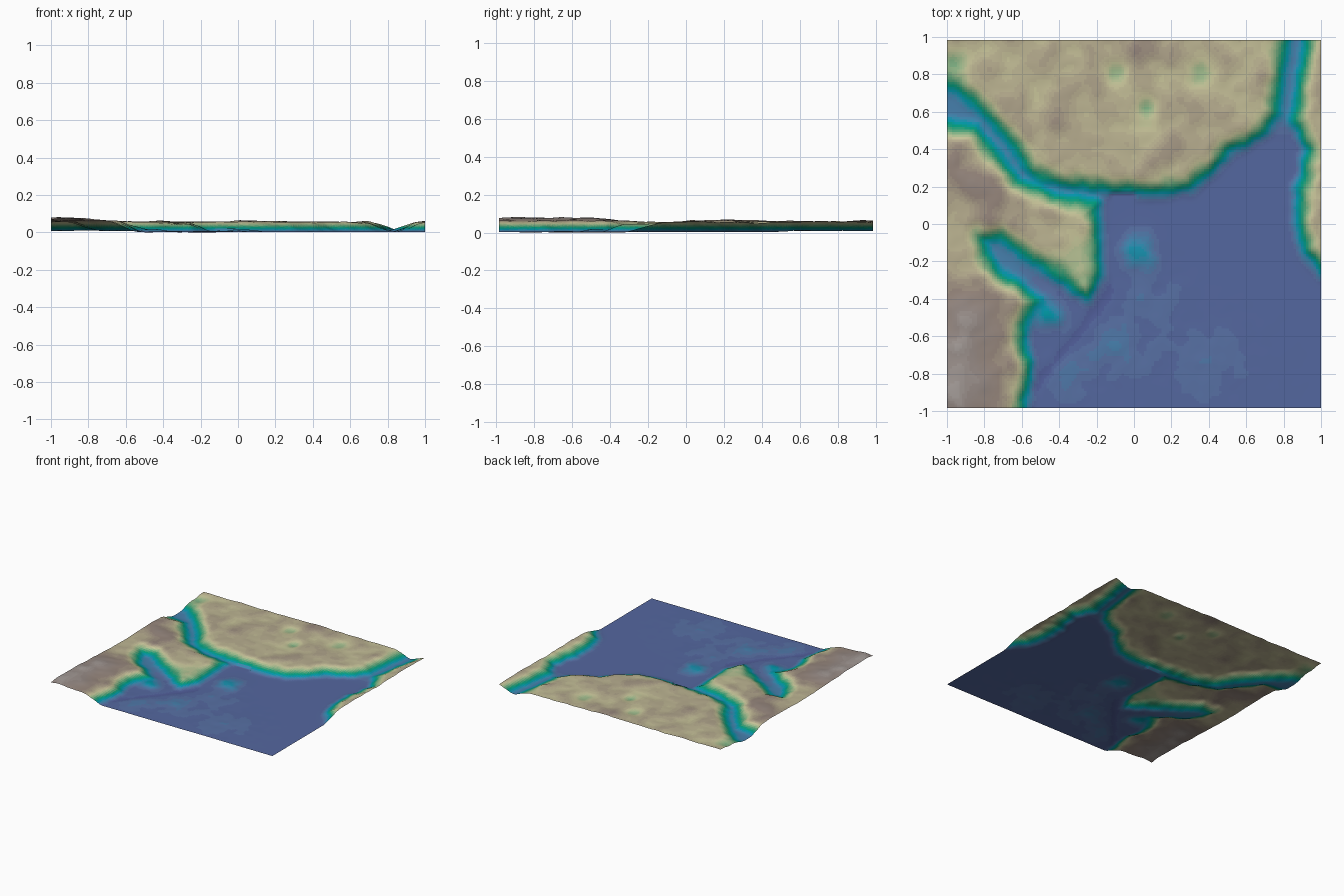
import bpy, bmesh
from math import exp, hypot
from mathutils import Vector, noise

if "Cube" in bpy.data.objects:
    bpy.data.objects.remove(bpy.data.objects["Cube"])

# Shorelines of the three land masses (mid-slope contour, closed outside the tile)
NORTH = [(-1.4, .74), (-1, .74), (-.93, .72), (-.86, .66), (-.76, .55), (-.66, .45), (-.58, .32),
         (-.5, .25), (-.35, .215), (-.2, .2), (-.1, .18), (.1, .17), (.2, .18), (.3, .2), (.43, .31),
         (.5, .39), (.6, .44), (.7, .5), (.76, .6), (.78, .8), (.81, 1), (.81, 1.4), (-1.4, 1.4)]
EAST = [(.94, 1.4), (.93, 1), (.89, .7), (.86, .55), (.93, .4), (.91, .26), (.88, .18), (.885, 0),
        (.92, -.14), (1, -.25), (1.4, -.5), (1.4, 1.4)]
WEST = [(-1.4, .54), (-1, .54), (-.85, .51), (-.74, .37), (-.63, .22), (-.5, .17), (-.34, .13),
        (-.2, .11), (-.19, -.09), (-.18, -.27), (-.25, -.39), (-.37, -.31), (-.48, -.23),
        (-.6, -.15), (-.72, -.06), (-.83, -.07), (-.8, -.16), (-.72, -.27), (-.6, -.34),
        (-.52, -.41), (-.58, -.5), (-.6, -.62), (-.56, -.73), (-.57, -.86), (-.6, -1),
        (-.6, -1.4), (-1.4, -1.4)]

# Hills and hollows on land: x, y, radius, height change
HILLS = [(-.95, -.85, .22, .024), (-.9, -.5, .2, .018), (-.7, .12, .18, .009), (-.95, .25, .15, .008),
         (-.3, -.2, .12, -.01), (-.42, .62, .09, .008), (0, .92, .12, .006), (.25, .5, .2, .003),
         (-.1, .8, .07, -.013), (.35, .8, .08, -.011), (.07, .62, .06, -.016), (-.98, .85, .08, -.015),
         (.96, .75, .1, .006)]
# Shoals and channels in the water
SHOALS = [(.02, -.14, .09, .012), (-.45, -.47, .08, .014), (.1, -.4, .15, .003), (-.1, -.65, .22, .003),
          (.4, -.75, .22, .003), (-.35, -.8, .15, .003)]


def shore_distance(x, y, poly):
    """Signed distance to a closed outline, positive inside."""
    best, inside = 9.0, False
    for (ax, ay), (bx, by) in zip(poly, poly[1:] + poly[:1]):
        dx, dy = bx - ax, by - ay
        t = max(0, min(1, ((x - ax) * dx + (y - ay) * dy) / (dx * dx + dy * dy)))
        best = min(best, hypot(x - ax - t * dx, y - ay - t * dy))
        if (ay > y) != (by > y) and x < ax + (y - ay) * dx / dy:
            inside = not inside
    return best if inside else -best


def smoothstep(lo, hi, v):
    t = max(0, min(1, (v - lo) / (hi - lo)))
    return t * t * (3 - 2 * t)


def bumps(x, y, table):
    return sum(h * exp(-((x - a) ** 2 + (y - b) ** 2) / (r * r)) for a, b, r, h in table)


def height(x, y):
    n1 = noise.noise(Vector((x * 7, y * 7, 3.1)))
    n2 = noise.noise(Vector((x * 15, y * 15, 8.4)))
    d = max(shore_distance(x, y, p) for p in (NORTH, EAST, WEST)) + .012 * n2
    land = .057 + bumps(x, y, HILLS) + .007 * n1 + .003 * n2
    # sea bed, raised in the two rivers and the western inlet
    river = max(smoothstep(-.12, -.25, x) * smoothstep(.05, .15, y), smoothstep(.42, .6, y))
    inlet = smoothstep(-.4, -.65, x) * smoothstep(-.5, -.35, y)
    shoal = bumps(x, y, SHOALS)
    water = .004 + .006 * max(river, inlet) + shoal * (1 + .6 * n2) + min(.003, shoal) * n1
    # narrow channel along the south-west shore
    c = abs((y + .9) * .4 - (x + .55) * .5) / .64
    if -.55 < x < -.12:
        water -= .003 * exp(-(c / .03) ** 2)
    z = water + (land - water) * smoothstep(-.07, .1, d)
    # small steep bank at the mouth of the western river
    if -.125 < x < .005 and .1 < y < .2:
        z = .004 if y < .16 else max(z, .022)
    return z


# Colour ramp by height: deep blue, cyan, green, sand, brown, grey
RAMP = [(0, 80, 90, 150), (.005, 88, 112, 163), (.012, 60, 138, 178), (.018, 0, 152, 172),
        (.025, 0, 155, 125), (.032, 70, 160, 118), (.042, 155, 188, 140), (.05, 203, 200, 155),
        (.057, 182, 172, 142), (.065, 150, 134, 124), (.075, 150, 138, 133), (.09, 190, 188, 186)]
BANDS, TOP = 45, .09


def ramp_colour(z):
    for a, b in zip(RAMP, RAMP[1:]):
        if z <= b[0]:
            break
    t = min(1, (z - a[0]) / (b[0] - a[0]))
    return [((p + (q - p) * t) / 255) ** 2.2 for p, q in zip(a[1:], b[1:])] + [1]


# Terrain sheet
bm = bmesh.new()
bmesh.ops.create_grid(bm, x_segments=150, y_segments=148, size=1)
for v in bm.verts:
    v.co.y *= .985
    v.co.z = height(v.co.x, v.co.y)
low = min(v.co.z for v in bm.verts)
for v in bm.verts:
    v.co.z -= low
for f in bm.faces:
    f.smooth = True
    f.material_index = max(0, min(BANDS - 1, int(f.calc_center_median().z / TOP * BANDS)))
mesh = bpy.data.meshes.new("coastal_terrain")
bm.to_mesh(mesh)
bm.free()
for i in range(BANDS):
    mat = bpy.data.materials.new(f"elevation_{i:02d}")
    mat.diffuse_color = ramp_colour((i + .5) * TOP / BANDS)
    mat.use_nodes = True
    mat.node_tree.nodes["Principled BSDF"].inputs["Base Color"].default_value = mat.diffuse_color
    mesh.materials.append(mat)
bpy.context.collection.objects.link(bpy.data.objects.new("coastal_terrain", mesh))
